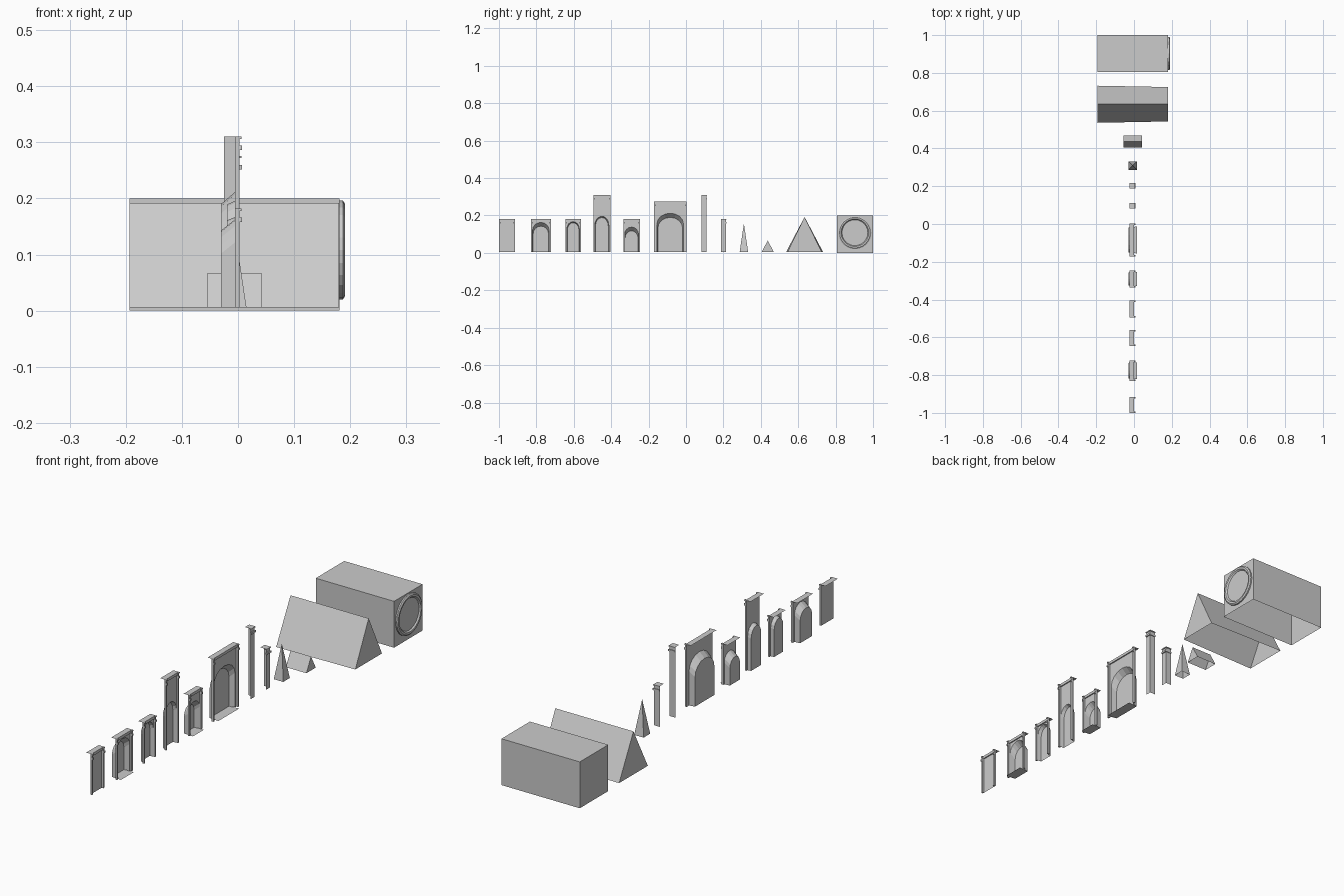
import bpy, bmesh, math

if "Cube" in bpy.data.objects:
    bpy.data.objects.remove(bpy.data.objects["Cube"])

Z0 = 0.006      # base level of most kit pieces
XF = -0.005     # plane of the wall panels
XS = -0.025     # rear edge of the top ledges


def make(name, polys):
    """Object from a list of polygons (each a list of points)."""
    bm = bmesh.new()
    for p in polys:
        bm.faces.new([bm.verts.new(v) for v in p])
    bmesh.ops.remove_doubles(bm, verts=bm.verts, dist=1e-5)
    bmesh.ops.triangulate(bm, faces=[f for f in bm.faces if len(f.verts) > 4])
    me = bpy.data.meshes.new(name)
    bm.to_mesh(me)
    bm.free()
    ob = bpy.data.objects.new(name, me)
    bpy.context.collection.objects.link(ob)
    return ob


def box_polys(x0, x1, y0, y1, z0, z1, bottom=True):
    a = [(x0, y0), (x1, y0), (x1, y1), (x0, y1)]
    out = [[(*p, z1) for p in a]]
    if bottom:
        out.append([(*p, z0) for p in reversed(a)])
    for i in range(4):
        p, q = a[i], a[(i + 1) % 4]
        out.append([(*p, z0), (*q, z0), (*q, z1), (*p, z1)])
    return out


def trim(y0, y1, top):
    """Half pilasters with caps at both panel edges, and the flat top ledge."""
    w = 0.008
    out = [[(XS, y0, top), (0, y0, top), (0, y1, top), (XS, y1, top)]]
    for a, b in ((y0, y0 + w), (y1 - w, y1)):
        out += box_polys(XF, 0.003, a, b, Z0, top)
        out += box_polys(XF, 0.007, a, b, top - 0.024, top - 0.016)
        out += box_polys(XF, 0.006, a, b, top - 0.004, top)
    out += box_polys(XF, 0.0, y0 + w, y1 - w, top - 0.012, top)
    return out


def arch(x, c, half, spring, top, n=8):
    """Door outline running from one foot over the crown to the other foot."""
    pts = [(x, c - half, Z0)]
    for i in range(n + 1):
        t = math.pi * (1 - i / n)
        pts.append((x, c + half * math.cos(t), spring + (top - spring) * math.sin(t)))
    return pts + [(x, c + half, Z0)]


def arched_wall(name, y0, y1, top, half, spring, crown, back, drop, step):
    c = (y0 + y1) / 2
    f = arch(XF, c, half, spring, crown)
    b = arch(back, c, half * 0.93, spring - drop, crown - drop)
    polys = [[(XF, y1, Z0), (XF, y1, top), (XF, y0, top), (XF, y0, Z0)] + f, b]
    polys += [[f[i], f[i + 1], b[i + 1], b[i]] for i in range(len(f) - 1)]
    if step:    # floor slab reaching out as a doorstep
        polys.append([b[0], (0.015, c - half, Z0), (0.015, c + half, Z0), b[-1]])
    make(name, polys + trim(y0, y1, top))


def corner_pillar(name, y0, y1, top):
    x1 = 0.002
    ye = y1 - 0.003
    polys = [[(x1, y0, Z0), (x1, ye, Z0), (x1, ye, top), (x1, y0, top)],
             [(x1, ye, Z0), (XS, ye, Z0), (XS, ye, top), (x1, ye, top)],
             [(XS, y0, top), (0.005, y0, top), (0.005, y1, top), (XS, y1, top)]]
    for h, e in ((top - 0.024, 0.005), (top - 0.004, 0.003)):   # cap bands
        polys += box_polys(x1 - 0.002, x1 + e, y0, y1, h, h + (0.008 if e > .004 else .004))
        polys += box_polys(XS, x1, ye - 0.002, y1, h, h + (0.008 if e > .004 else .004))
    make(name, polys)


def gable_roof(name, x0, x1, c, half0, half1, top):
    a = [(x0, c - half0, Z0), (x0, c, top), (x0, c + half0, Z0)]
    b = [(x1, c - half1, Z0), (x1, c, top), (x1, c + half1, Z0)]
    make(name, [a[::-1], b, [a[0], b[0], b[1], a[1]], [a[1], b[1], b[2], a[2]]])


# Wall panels
make("plain_wall", [[(XF, -1, Z0), (XF, -.915, Z0), (XF, -.915, .182), (XF, -1, .182)]]
     + trim(-1, -.915, .182))
arched_wall("side_door_wall", -.83, -.722, .182, .044, .122, .163, -.03, .02, True)
arched_wall("window_wall", -.645, -.562, .182, .033, .13, .167, -.02, .006, False)
arched_wall("tall_window_wall", -.495, -.405, .31, .037, .15, .196, -.02, .007, False)
arched_wall("small_door_wall", -.335, -.247, .182, .037, .10, .138, -.03, .02, True)
arched_wall("main_door_wall", -.172, .003, .276, .071, .155, .212, -.03, .022, True)

# Corner pillars
corner_pillar("tall_corner_pillar", .083, .112, .31)
corner_pillar("short_corner_pillar", .188, .217, .182)

# Spire
base = [(-.03, .287, Z0), (.015, .287, Z0), (.015, .332, Z0), (-.03, .332, Z0)]
tip = (-.0075, .3095, .157)
make("spire", [[base[i], base[(i + 1) % 4], tip] for i in range(4)])

# Roofs
gable_roof("small_roof", -.055, .043, .437, .032, .032, .066)
gable_roof("large_roof", -.193, .18, .634, .098, .091, .192)

# Nave body, open underneath
make("nave_body", box_polys(-.193, .181, .806, 1.0, 0, .2, bottom=False))

# Round window: stepped profile (radius, x) turned about the x axis
prof = [(.088, .181), (.088, .187), (.082, .191), (.074, .190), (.069, .184)]
N, cy, cz = 24, .903, .108
rings = [[(x, cy + r * math.cos(2 * math.pi * i / N), cz + r * math.sin(2 * math.pi * i / N))
          for i in range(N)] for r, x in prof]
faces = [[p[i], p[(i + 1) % N], q[(i + 1) % N], q[i]]
         for p, q in zip(rings, rings[1:]) for i in range(N)]
make("round_window", faces + [rings[-1]])
